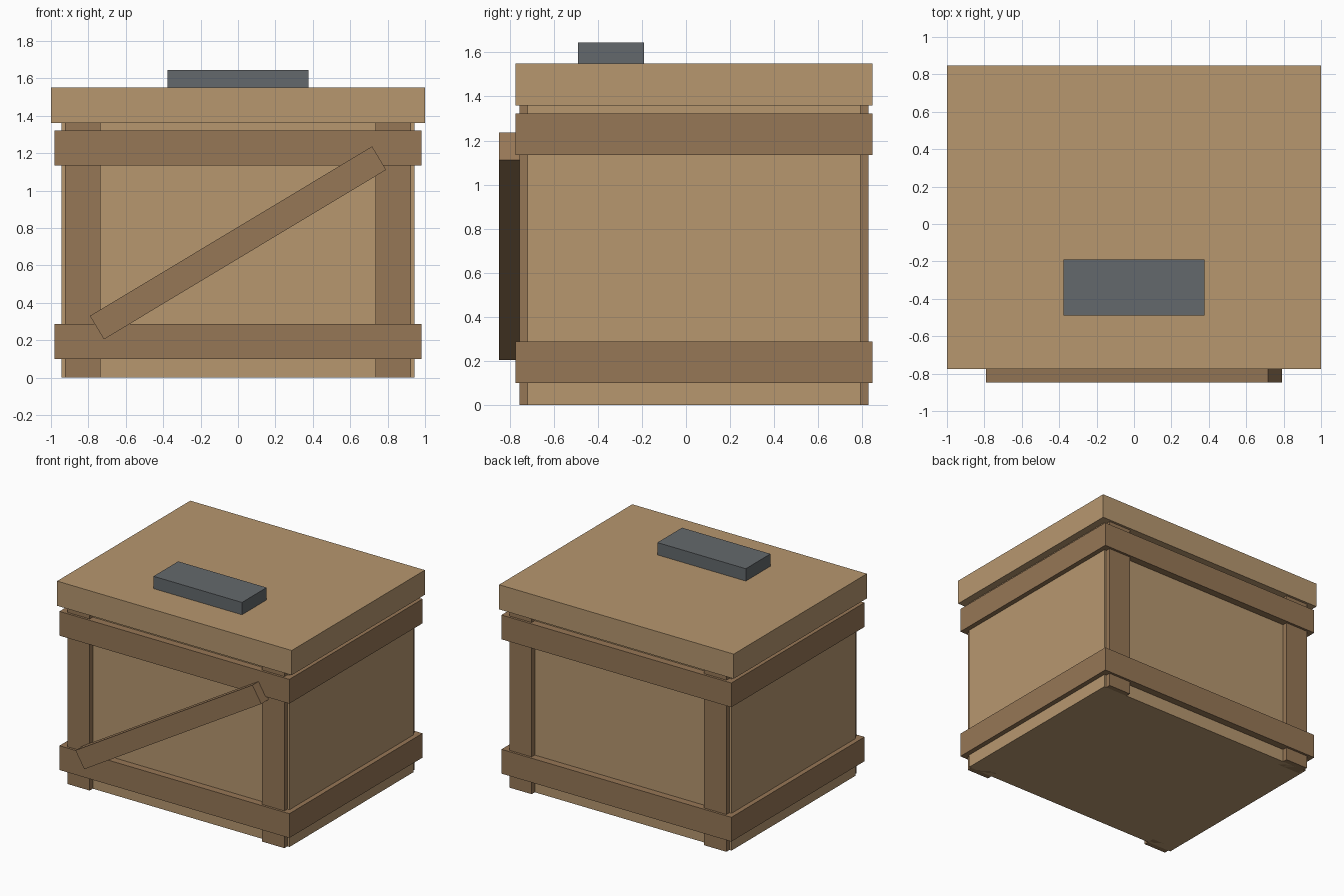
import bpy
from math import radians

if "Cube" in bpy.data.objects:
    bpy.data.objects.remove(bpy.data.objects["Cube"])


def material(name, rgb):
    m = bpy.data.materials.new(name)
    m.diffuse_color = (*rgb, 1)
    m.use_nodes = True
    m.node_tree.nodes["Principled BSDF"].inputs["Base Color"].default_value = m.diffuse_color
    return m


LIGHT = material("light_wood", (0.474, 0.31, 0.159))
DARK = material("dark_wood", (0.305, 0.184, 0.093))
METAL = material("grey_metal", (0.127, 0.141, 0.15))


def box(name, x, y, z, mat, tilt=0):
    """Box from (min, max) ranges, optionally tilted about y."""
    ranges = (x, y, z)
    bpy.ops.mesh.primitive_cube_add(size=1, location=[(a + b) / 2 for a, b in ranges])
    ob = bpy.context.object
    ob.name = name
    ob.scale = [b - a for a, b in ranges]
    bpy.ops.object.transform_apply(location=False, rotation=False, scale=True)
    ob.rotation_euler.y = -radians(tilt)
    ob.data.materials.append(mat)
    return ob


MID = 0.0365   # y centre of the crate body

# Body and overhanging lid
box("crate_body", (-0.943, 0.943), (MID - 0.755, MID + 0.755), (0, 1.36), LIGHT)
box("lid", (-1, 1), (MID - 0.811, MID + 0.811), (1.36, 1.55), LIGHT)

# Corner posts on the front and back faces
for sx in (-1, 1):
    for sy in (-1, 1):
        xs = sorted((sx * 0.735, sx * 0.925))
        ys = sorted((MID + sy * 0.70, MID + sy * 0.793))
        box("corner_post", xs, ys, (0, 1.36), DARK)

# Lower and upper bands running round all four sides
for label, z in (("lower", (0.10, 0.287)), ("upper", (1.135, 1.322))):
    for s in (-1, 1):
        ys = sorted((MID + s * 0.72, MID + s * 0.811))
        box(label + "_band_board", (-0.98, 0.98), ys, z, DARK)
        xs = sorted((s * 0.89, s * 0.98))
        box(label + "_band_side_board", xs, (MID - 0.811, MID + 0.811), z, DARK)

# Diagonal brace on the front
box("diagonal_brace", (-0.88, 0.88), (-0.848, -0.755), (0.647, 0.793), DARK, tilt=31)

# Metal plate on the lid
box("lid_plate", (-0.377, 0.377), (-0.49, -0.19), (1.55, 1.645), METAL)
